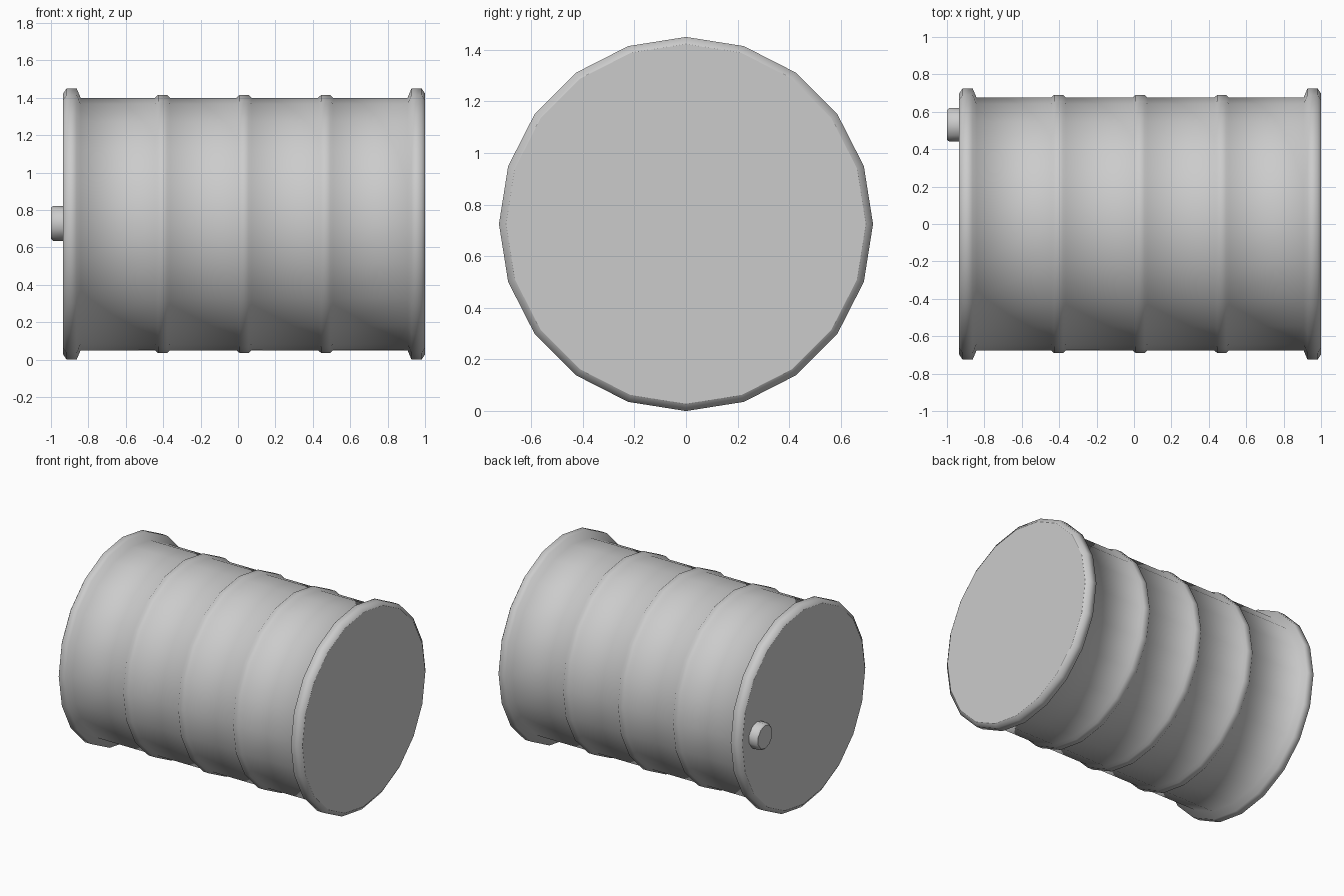
import bpy, bmesh
from math import sin, cos, pi

if "Cube" in bpy.data.objects:
    bpy.data.objects.remove(bpy.data.objects["Cube"])


def lathe_x(name, profile, sides, y, z):
    """Closed solid turned around an axis parallel to x, from (x, radius) points."""
    bm = bmesh.new()
    rings = []
    for x, r in profile:
        rings.append([bm.verts.new((x, y + r * sin(2 * pi * i / sides),
                                    z + r * cos(2 * pi * i / sides)))
                      for i in range(sides)])
    for a, b in zip(rings, rings[1:]):
        for i in range(sides):
            j = (i + 1) % sides
            bm.faces.new((a[i], a[j], b[j], b[i])).smooth = True
    # flat ends with crisp outlines
    for ring in (rings[0], rings[-1]):
        end = bm.faces.new(ring)
        for e in end.edges:
            e.smooth = False
    bmesh.ops.recalc_face_normals(bm, faces=bm.faces)
    mesh = bpy.data.meshes.new(name)
    bm.to_mesh(mesh)
    bm.free()
    obj = bpy.data.objects.new(name, mesh)
    bpy.context.collection.objects.link(obj)
    return obj


R_BODY, R_RIB, R_RIM, R_END = 0.675, 0.69, 0.725, 0.697
MID = 0.0325

# left half of the drum profile as distances from the middle
rim = [(-0.9675, R_END), (-0.949, R_RIM), (-0.895, R_RIM), (-0.874, R_BODY)]
rib = [(-0.04, R_BODY), (-0.024, R_RIB), (0.024, R_RIB), (0.04, R_BODY)]
profile = list(rim)
for centre in (-0.436, 0, 0.436):
    profile += [(centre + x, r) for x, r in rib]
profile += [(-x, r) for x, r in reversed(rim)]

# drum body with rims and ribs
lathe_x("drum_body", [(MID + x, r) for x, r in profile], 20, 0, R_RIM)

# bung on the left end
lathe_x("bung_cap", [(-0.93, 0.094), (-0.988, 0.094), (-1.0, 0.083)], 10, 0.53, 0.728)
